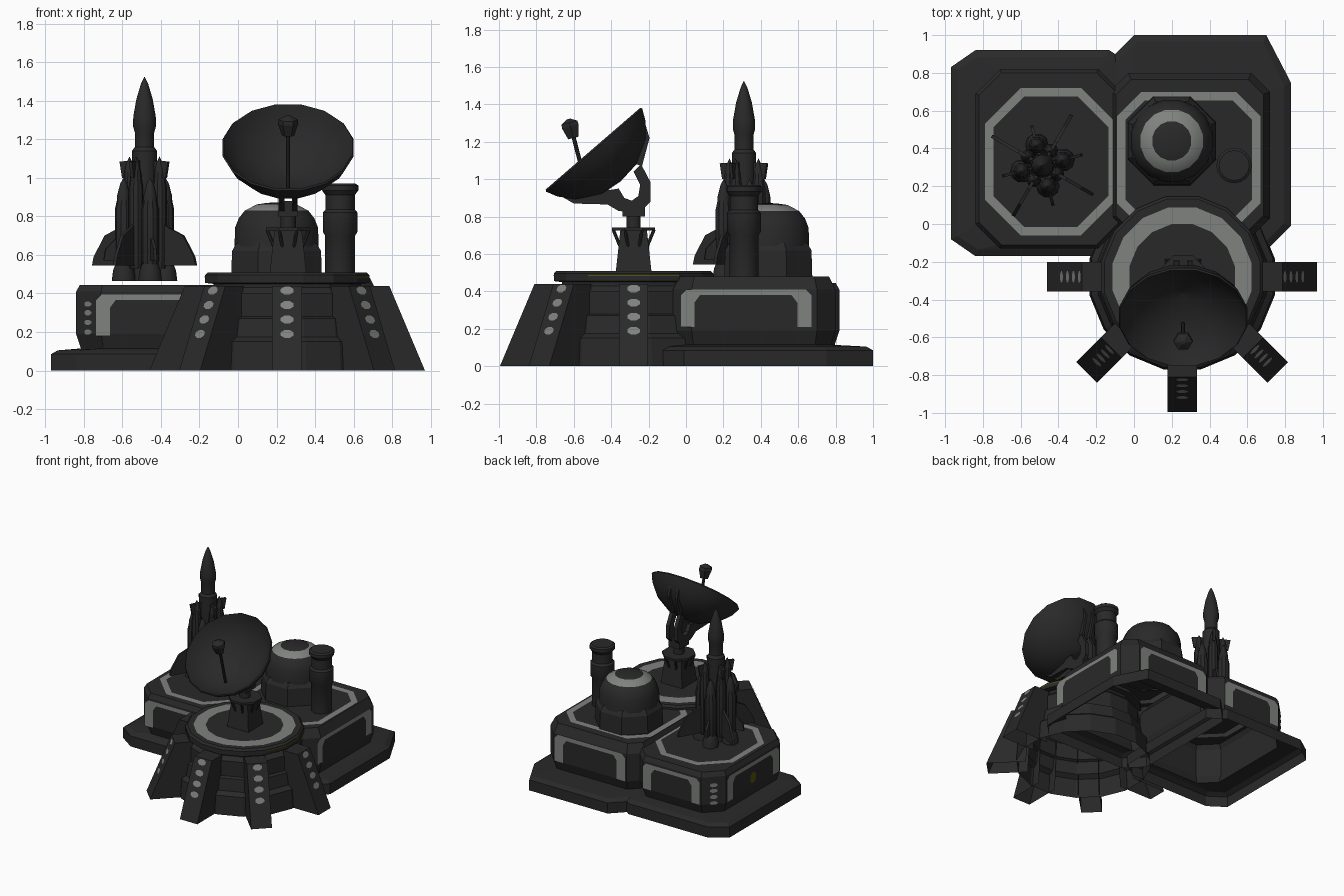
import bpy, math
from mathutils import Vector, Matrix

if "Cube" in bpy.data.objects:
    bpy.data.objects.remove(bpy.data.objects["Cube"])

def material(name, rgb):
    m = bpy.data.materials.new(name)
    m.diffuse_color = (*rgb, 1)
    m.use_nodes = True
    m.node_tree.nodes["Principled BSDF"].inputs["Base Color"].default_value = m.diffuse_color
    return m

DARK = material("charcoal", (0.022, 0.022, 0.022))
GREY = material("light_grey", (0.215, 0.225, 0.215))
OLIVE = material("olive", (0.09, 0.09, 0.002))
MATS = [DARK, GREY, OLIVE]

def build(name, verts, faces, mi=None, mat=None, matrix=Matrix(), smooth=0):
    me = bpy.data.meshes.new(name)
    me.from_pydata([matrix @ Vector(v) for v in verts], [], faces)
    for m in ([mat] if mat else MATS):
        me.materials.append(m)
    if mi:
        for p, i in zip(me.polygons, mi):
            p.material_index = i
    me.update()
    if smooth:
        me.shade_smooth()
        me.set_sharp_from_angle(angle=math.radians(smooth))
    ob = bpy.data.objects.new(name, me)
    bpy.context.collection.objects.link(ob)
    return ob

def loft(name, rings, grey=(), bottom=False, top=True, **kw):
    """Skin a stack of rings; the segments listed in grey are light."""
    n = len(rings[0])
    verts = [v for r in rings for v in r]
    faces, mi = [], []
    for k in range(len(rings) - 1):
        for i in range(n):
            j = (i + 1) % n
            faces.append((k*n+i, k*n+j, (k+1)*n+j, (k+1)*n+i))
            mi.append(1 if k in grey else 0)
    if top:
        faces.append(tuple(range((len(rings)-1)*n, len(rings)*n)))
        mi.append(0)
    if bottom:
        faces.append(tuple(reversed(range(n))))
        mi.append(0)
    return build(name, verts, faces, mi, **kw)

def circle(r, z, n, rot=0.0):
    r = max(r, 0.0008)
    return [(r*math.cos(rot+2*math.pi*i/n), r*math.sin(rot+2*math.pi*i/n), z) for i in range(n)]

def lathe(name, profile, n, loc=(0, 0, 0), rot=0.0, matrix=None, **kw):
    return loft(name, [circle(r, z, n, rot) for r, z in profile],
                matrix=matrix or Matrix.Translation(loc), **kw)

def octagon(x0, x1, y0, y1, c, z, d=0.0, lo=0.0, hi=0.0):
    """Chamfered rectangle inset by d; lo and hi lengthen the front and back chamfers in y."""
    x0, x1, y0, y1, c = x0+d, x1-d, y0+d, y1-d, c-0.586*d
    return [(x, y, z) for x, y in ((x0+c, y0), (x1-c, y0), (x1, y0+c+lo), (x1, y1-c-hi),
                                   (x1-c, y1), (x0+c, y1), (x0, y1-c-min(hi, 0)), (x0, y0+c+lo))]

def prism(name, pts, width, loc, angle, skip=()):
    """Profile in the radial/vertical plane, given a width, turned about z."""
    n = len(pts)
    verts = [(x, s*width/2, z) for s in (-1, 1) for x, z in pts]
    faces = [tuple(range(n)), tuple(range(2*n-1, n-1, -1))]
    faces += [(i, i+n, (i+1) % n + n, (i+1) % n) for i in range(n) if i not in skip]
    m = Matrix.Translation(loc) @ Matrix.Rotation(math.radians(angle), 4, 'Z')
    return build(name, verts, faces, mat=DARK, matrix=m)

def strut(name, a, b, r, n=6):
    a, b = Vector(a), Vector(b)
    m = Matrix.Translation(a) @ (b-a).to_track_quat('Z', 'Y').to_matrix().to_4x4()
    return lathe(name, [(r, 0), (r, (b-a).length)], n, matrix=m, bottom=True, smooth=40)

def plates(name, polys, mat):
    verts, faces = [], []
    for p in polys:
        faces.append(tuple(range(len(verts), len(verts)+len(p))))
        verts += p
    return build(name, verts, faces, mat=mat)

def oval(c, u, v, ru, rv, n=8):
    a = [2*math.pi*(i+.5)/n for i in range(n)]
    return [Vector(c) + Vector(u)*ru*math.cos(t) + Vector(v)*rv*math.sin(t) for t in a]

def arch(p, q, z0, z1, leg=0.075, bar=0.03, c=0.04):
    """Upside-down U stripe on a vertical wall from p to q."""
    p, q = Vector((*p, 0)), Vector((*q, 0))
    u = (q-p).normalized()
    w = (q-p).length
    at = lambda s, z: p + u*s + Vector((0, 0, z))
    quad = lambda s0, s1, a, b: [at(s0, a), at(s1, a), at(s1, b), at(s0, b)]
    return [quad(0, leg, z0, z1-bar-c), quad(w-leg, w, z0, z1-bar-c),
            [at(0, z1-bar-c), at(leg, z1-bar-c), at(leg+.03, z1-bar), at(w-leg-.03, z1-bar),
             at(w-leg, z1-bar-c), at(w, z1-bar-c), at(w, z1-.03), at(w-.03, z1), at(.03, z1),
             at(0, z1-.03)]]

# Two open-bottomed blocks, each with its spreading foundation and roof stripe
def block(name, base, body, ring, cb, cw, cr, zmid, ztop, bevel, lo, hi):
    loft(name, [octagon(*base, cb, 0, 0, lo, hi), octagon(*base, cb, .085, 0, lo, hi),
                octagon(*base, cb, .105, .035, lo, hi),
                octagon(*body, cw, .115, .025), octagon(*body, cw, .19), octagon(*body, cw, zmid),
                octagon(*body, cw, ztop, bevel), octagon(*ring, cr, ztop),
                octagon(*ring, cr, ztop, .045)], grey=(7,))

block("left_block", (-.97, .0, -.17, .92), (-.84, -.06, -.13, .82), (-.79, -.09, -.06, .72),
      .13, .13, .19, .41, .445, .02, -.04, -.04)
block("right_block", (-.13, .83, -.14, 1.0), (-.13, .72, -.07, .80), (-.09, .67, -.02, .70),
      .13, .10, .13, .41, .48, .035, 0, .12)

# Painted arches on the walls
e = .005
plates("wall_arches",
       arch((-.74, -.13-e), (-.17, -.13-e), .18, .395)
       + arch((-.84-e, .68), (-.84-e, .02), .19, .395)
       + arch((-.19, .82+e), (-.70, .82+e), .19, .395)
       + arch((.72+e, -.03), (.72+e, .67), .21, .41)
       + arch((.61, .80+e), (-.02, .80+e), .19, .405), GREY)

# Lamp dots on the left corners, olive hatch on the left wall
s = math.sqrt(.5)
plates("corner_lamps", [oval((-.775-e, y+sy*e, z), (s, sy*s, 0), (0, 0, 1), .03, .017)
                        for y, sy in ((-.065, -1), (.755, 1)) for z in (.2, .25, .3, .345)], GREY)
plates("wall_hatch", [oval((-.84-e, .35, .27), (0, 1, 0), (0, 0, 1), .04, .045)], OLIVE)

# Round dish platform
PX, PY = .255, -.28
lathe("dish_platform", [(.50, 0), (.49, .15), (.455, .175), (.44, .27), (.42, .28), (.42, .40),
                        (.39, .43), (.39, .45), (.435, .455), (.435, .495), (.42, .51),
                        (.375, .51), (.285, .51)], 16, (PX, PY, 0), math.pi/16, grey=(11,))
# Olive line on the right side of the platform rim
trim = lathe("platform_trim", [(.437, .483), (.437, .489)], 16, (PX, PY, 0), math.pi/16, top=False)
for p in trim.data.polygons:
    p.material_index = 2 if p.normal.x > .8 else 0

# Five hollow buttress legs with lamp dots
leg_dots = []
for ang in (180, 225, 270, 315, 0):
    prism("buttress_leg", [(.42, 0), (.715, 0), (.53, .44), (.40, .44)], .155, (PX, PY, 0), ang,
          skip=(0, 3))
    a = math.radians(ang)
    d, side = Vector((math.cos(a), math.sin(a), 0)), Vector((-math.sin(a), math.cos(a), 0))
    slope = (Vector((0, 0, .44)) - d*.185).normalized()
    for z in (.19, .265, .34, .415):
        c = Vector((PX, PY, z)) + d*(.715 - .185*z/.44 + e)
        leg_dots.append(oval(c, side, slope, .036, .024))
plates("leg_lamps", leg_dots, GREY)

# Dome on the right block
lathe("dome_base", [(.255, .47), (.25, .62), (.225, .66)], 8, (.2, .44, 0), math.pi/8)
lathe("dome", [(.222, .64), (.22, .74), (.20, .79), (.168, .83), (.105, .862), (.05, .87), (0, .873)],
      16, (.2, .44, 0), math.pi/16, grey=(3,), smooth=35)

# Chimney tower
lathe("tower", [(.078, .46), (.078, .70), (.09, .72), (.09, .82), (.076, .835), (.076, .91),
                (.094, .935), (.094, .96), (.08, .97)], 16, (.53, .31, 0), smooth=35)

# Dish pedestal, deck, braces and neck
lathe("pedestal", [(.135, .505), (.10, .73)], 4, (.26, PY, 0), math.pi/4)
lathe("pedestal_deck", [(.125, .725), (.125, .742)], 8, (.26, PY, 0), math.pi/8, bottom=True)
for i in range(8):
    t = math.pi*(i+.5)/4
    c, k = math.cos(t), math.sin(t)
    strut("deck_brace", (.26+.06*c, PY+.06*k, .60), (.26+.118*c, PY+.118*k, .73), .009)
lathe("neck", [(.04, .73), (.04, .81)], 10, (.26, PY, 0), smooth=40)
prism("swivel_head", [(-.06, .80), (.06, .80), (.06, .88), (-.06, .88)], .10, (.26, PY, 0), 90)

# Curved yoke and back ribs of the dish (profile runs along y)
for x in (.225, .295):
    prism("dish_yoke", [(-.25, .82), (-.19, .88), (-.19, .985), (-.24, 1.08), (-.28, 1.04),
                        (-.245, .97), (-.255, .91), (-.29, .885), (-.33, .90), (-.36, .95),
                        (-.42, .94), (-.42, .865), (-.36, .83)], .03, (x, 0, 0), 90)
    prism("upper_rib", [(-.222, 1.31), (-.195, 1.22), (-.235, 1.07), (-.265, 1.08), (-.225, 1.225)],
          .02, (x, 0, 0), 90)
    prism("lower_rib", [(-.69, .922), (-.60, .87), (-.42, .865), (-.41, .945), (-.46, .928),
                        (-.60, .908)], .02, (x, 0, 0), 90)

# Dish bowl: back, rim, inside
tilt = Matrix.Translation((.26, -.495, 1.16)) @ Matrix.Rotation(math.radians(40.8), 4, 'X')
back = [(0, -.225), (.13, -.21), (.252, -.14), (.317, -.065), (.347, -.005)]
inside = [(.34, .004), (.305, -.05), (.24, -.115), (.12, -.182), (0, -.2)]
lathe("dish_bowl", back + inside, 16, rot=math.pi/16, matrix=tilt, top=False, smooth=25)

# Feed mast and head
strut("feed_mast", (.26, -.53, .95), (.26, -.605, 1.24), .011, 8)
head = Matrix.Translation((.26, -.603, 1.22)) @ Matrix.Rotation(math.radians(14), 4, 'X')
lathe("feed_head", [(.032, 0), (.053, .065), (.05, .085), (.012, .105)], 6, matrix=head, bottom=True)

# Rocket: core, boosters, engine bells and fins
RX, RY = -.485, .31
bell = [(.062, .465), (.055, .52), (.035, .57), (.02, .59)]
lathe("rocket_core", [(.05, .53), (.065, .6), (.065, 1.14), (.05, 1.16), (.05, 1.235), (.06, 1.27),
                      (.058, 1.32), (.042, 1.41), (.018, 1.49), (0, 1.525)], 12, (RX, RY, 0), smooth=35)
lathe("core_engine", bell, 12, (RX, RY, 0), smooth=40)
for i in range(8):
    a = math.radians(15 + 45*i)
    tall = i % 2
    h, r, off = (1.11, .038, .09) if tall else (1.0, .045, .112)
    loc = (RX+off*math.cos(a), RY+off*math.sin(a), 0)
    lathe("booster", [(r*.8, .53), (r, .57), (r, h-.16), (r*.8, h-.12), (r*.75, h-.09),
                      (r*.4, h-.03), (0, h)], 10, loc, bottom=True, smooth=35)
    if not tall:
        lathe("booster_engine", bell, 10, loc, smooth=40)
for k in range(4):
    ang = 60 + 90*k
    prism("main_fin", [(.05, .545), (.31, .545), (.30, .59), (.235, .70), (.15, .74), (.05, .80)],
          .018, (RX, RY, 0), ang)
    prism("small_fin", [(.05, .57), (.22, .57), (.21, .63), (.12, .72), (.05, .74)],
          .016, (RX, RY, 0), ang+45)
    prism("upper_fin", [(.04, 1.0), (.13, 1.0), (.145, 1.085), (.04, 1.09)], .018, (RX, RY, 0), ang)
